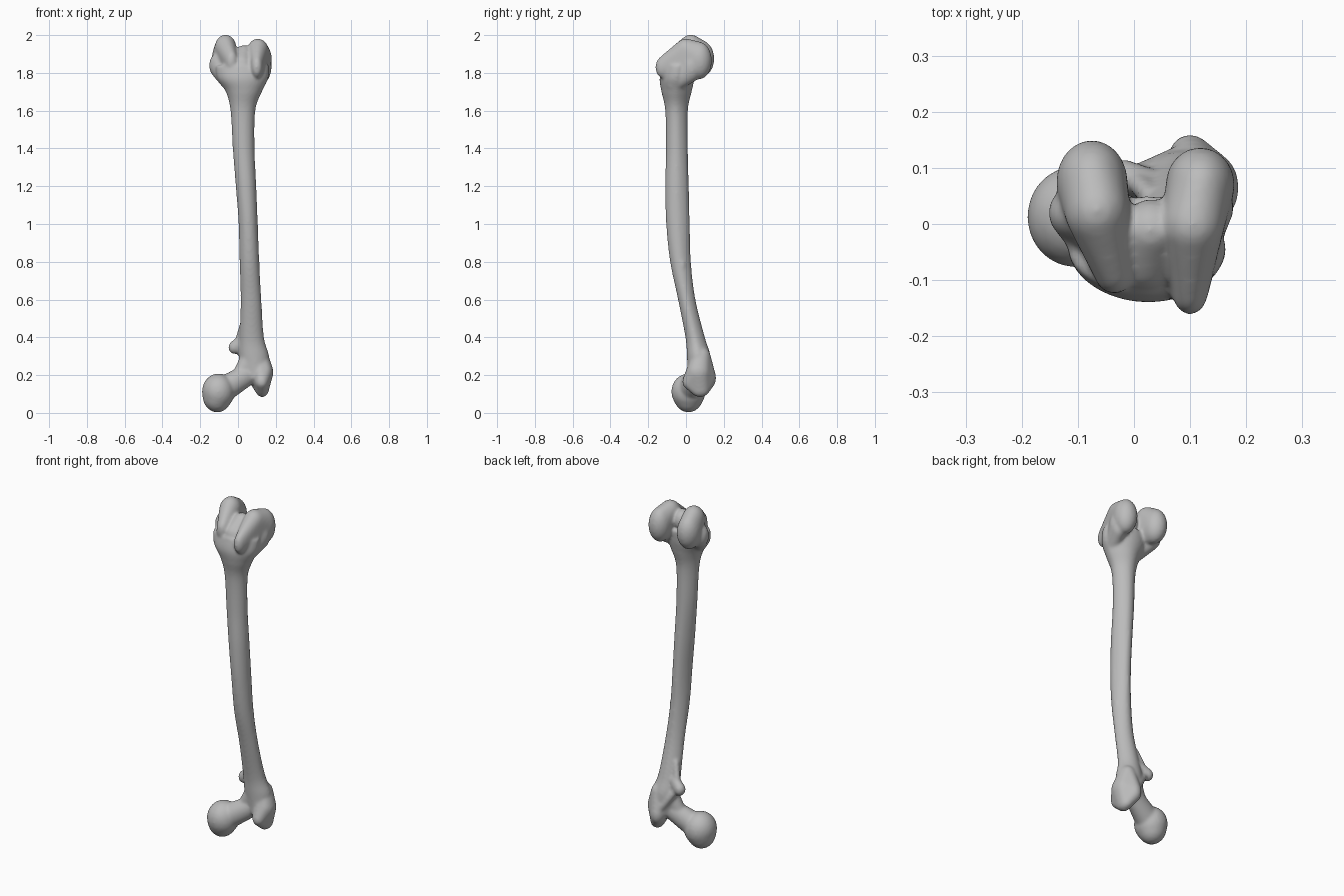
import bpy, bmesh, math
from mathutils import Matrix, Vector

if "Cube" in bpy.data.objects:
    bpy.data.objects.remove(bpy.data.objects["Cube"])

bone_grey = bpy.data.materials.new("bone_grey")
bone_grey.use_nodes = True
colour = (0.5, 0.5, 0.5, 1)
bone_grey.diffuse_color = colour
bone_grey.node_tree.nodes["Principled BSDF"].inputs["Base Color"].default_value = colour

bm = bmesh.new()


def hull(*blobs):
    """Wrap ellipsoids, each (centre, radii), in one convex solid."""
    part = bmesh.new()
    for centre, radii in blobs:
        place = Matrix.Translation(centre) @ Matrix.Diagonal((*radii, 1))
        bmesh.ops.create_icosphere(part, subdivisions=3, radius=1, matrix=place)
    if len(blobs) > 1:
        points = [v.co.copy() for v in part.verts]
        part.clear()
        for p in points:
            part.verts.new(p)
        result = bmesh.ops.convex_hull(part, input=part.verts[:])
        loose = {g for g in result["geom_interior"] + result["geom_unused"]
                 if isinstance(g, bmesh.types.BMVert)}
        bmesh.ops.delete(part, geom=list(loose), context="VERTS")
    merge(part)


def merge(part):
    bmesh.ops.recalc_face_normals(part, faces=part.faces[:])
    mesh = bpy.data.meshes.new("part")
    part.to_mesh(mesh)
    part.free()
    bm.from_mesh(mesh)
    bpy.data.meshes.remove(mesh)


def ball(x, y, z, rx, ry=None, rz=None):
    return (x, y, z), (rx, ry or rx, rz or rx)


def spline(a, b, c, d, t):
    return b + (c - a) * (t / 2) + (a * 2 - b * 5 + c * 4 - d) * (t * t / 2) \
        + (b * 3 - a - c * 3 + d) * (t ** 3 / 2)


def loft(stations, sides=28, steps=6):
    """Stations are (z, x min, x max, y min, y max); the back is a soft ridge."""
    s = [Vector(v) for v in stations]
    s = [s[0]] + s + [s[-1]]
    rows = [spline(*s[i:i + 4], k / steps) for i in range(len(s) - 3) for k in range(steps)]
    part, rings = bmesh.new(), []
    for z, x0, x1, y0, y1 in rows + [s[-1]]:
        ring = []
        for k in range(sides):
            a = 2 * math.pi * k / sides
            c, d = math.cos(a), math.sin(a)
            if d > 0:
                c *= 1 - 0.18 * d
            ring.append(part.verts.new(((x0 + x1) / 2 + c * (x1 - x0) / 2,
                                        (y0 + y1) / 2 + d * (y1 - y0) / 2, z)))
        rings.append(ring)
    for lower, upper in zip(rings, rings[1:]):
        for k in range(sides):
            n = (k + 1) % sides
            part.faces.new((lower[k], lower[n], upper[n], upper[k]))
    part.faces.new(rings[0][::-1])
    part.faces.new(rings[-1])
    merge(part)


# Bowed shaft, flaring at both ends
loft([(0.18, 0.03, 0.17, 0.01, 0.13),
      (0.30, 0.005, 0.165, 0.005, 0.13),
      (0.40, 0.008, 0.138, -0.003, 0.10),
      (0.60, 0.014, 0.124, -0.042, 0.05),
      (0.80, 0.008, 0.113, -0.084, 0.026),
      (1.00, 0.003, 0.105, -0.105, 0.02),
      (1.20, -0.012, 0.097, -0.11, 0.015),
      (1.40, -0.028, 0.088, -0.106, 0.01),
      (1.60, -0.04, 0.092, -0.11, 0.01),
      (1.70, -0.065, 0.127, -0.13, 0.03),
      (1.77, -0.11, 0.16, -0.14, 0.045),
      (1.84, -0.12, 0.165, -0.125, 0.05)])
hull(ball(0.105, -0.02, 0.78, 0.011, 0.015, 0.03))

# Inner condyle
hull(ball(-0.075, 0.075, 1.875, 0.064, 0.075, 0.10),
     ball(-0.066, 0.025, 1.93, 0.058, 0.065, 0.073),
     ball(-0.035, -0.085, 1.86, 0.036, 0.04, 0.06))
hull(ball(-0.10, 0.02, 1.84, 0.053, 0.05, 0.07),
     ball(-0.05, -0.05, 1.76, 0.045, 0.05, 0.05))

# Outer condyle
hull(ball(0.118, 0.07, 1.865, 0.062, 0.067, 0.10),
     ball(0.105, 0.0, 1.92, 0.055, 0.06, 0.062),
     ball(0.10, -0.12, 1.83, 0.032, 0.042, 0.06))
hull(ball(0.13, 0.03, 1.83, 0.048, 0.05, 0.08),
     ball(0.10, -0.06, 1.74, 0.04, 0.05, 0.04))

# Groove floor joining the condyles
hull(ball(0.02, -0.07, 1.83, 0.06, 0.05, 0.07),
     ball(0.03, -0.01, 1.885, 0.05, 0.055, 0.062))

# Ball head and neck
hull(ball(-0.104, 0.013, 0.113, 0.087, 0.091, 0.096),
     ball(-0.110, 0.013, 0.092, 0.078, 0.08, 0.09))
hull(ball(-0.075, 0.02, 0.125, 0.065, 0.065, 0.07),
     ball(0.04, 0.055, 0.195, 0.05, 0.048, 0.06))
hull(ball(0.0, 0.05, 0.185, 0.035, 0.035, 0.045),
     ball(0.06, 0.06, 0.28, 0.05, 0.045, 0.06))

# Large outer knob
hull(ball(0.145, 0.065, 0.215, 0.042, 0.06, 0.06),
     ball(0.128, 0.075, 0.123, 0.035, 0.05, 0.04),
     ball(0.125, 0.015, 0.165, 0.035, 0.035, 0.04),
     ball(0.10, 0.115, 0.185, 0.04, 0.045, 0.06),
     ball(0.115, 0.08, 0.30, 0.045, 0.05, 0.05))

# Small inner knob with its ridges
hull(ball(-0.02, 0.085, 0.347, 0.031, 0.031, 0.036),
     ball(0.025, 0.07, 0.37, 0.025, 0.03, 0.05))
hull(ball(0.0, 0.08, 0.37, 0.02), ball(0.03, 0.05, 0.48, 0.018))
hull(ball(0.0, 0.085, 0.34, 0.02), ball(0.08, 0.115, 0.23, 0.025))

mesh = bpy.data.meshes.new("long_bone")
bm.to_mesh(mesh)
bm.free()
mesh.materials.append(bone_grey)
bone = bpy.data.objects.new("long_bone", mesh)
bpy.context.collection.objects.link(bone)

# Fuse the parts into one soft skin
fuse = bone.modifiers.new("fuse", "REMESH")
fuse.mode = "VOXEL"
fuse.voxel_size = 0.007
fuse.use_smooth_shade = True
soften = bone.modifiers.new("soften", "SMOOTH")
soften.factor = 0.5
soften.iterations = 12
